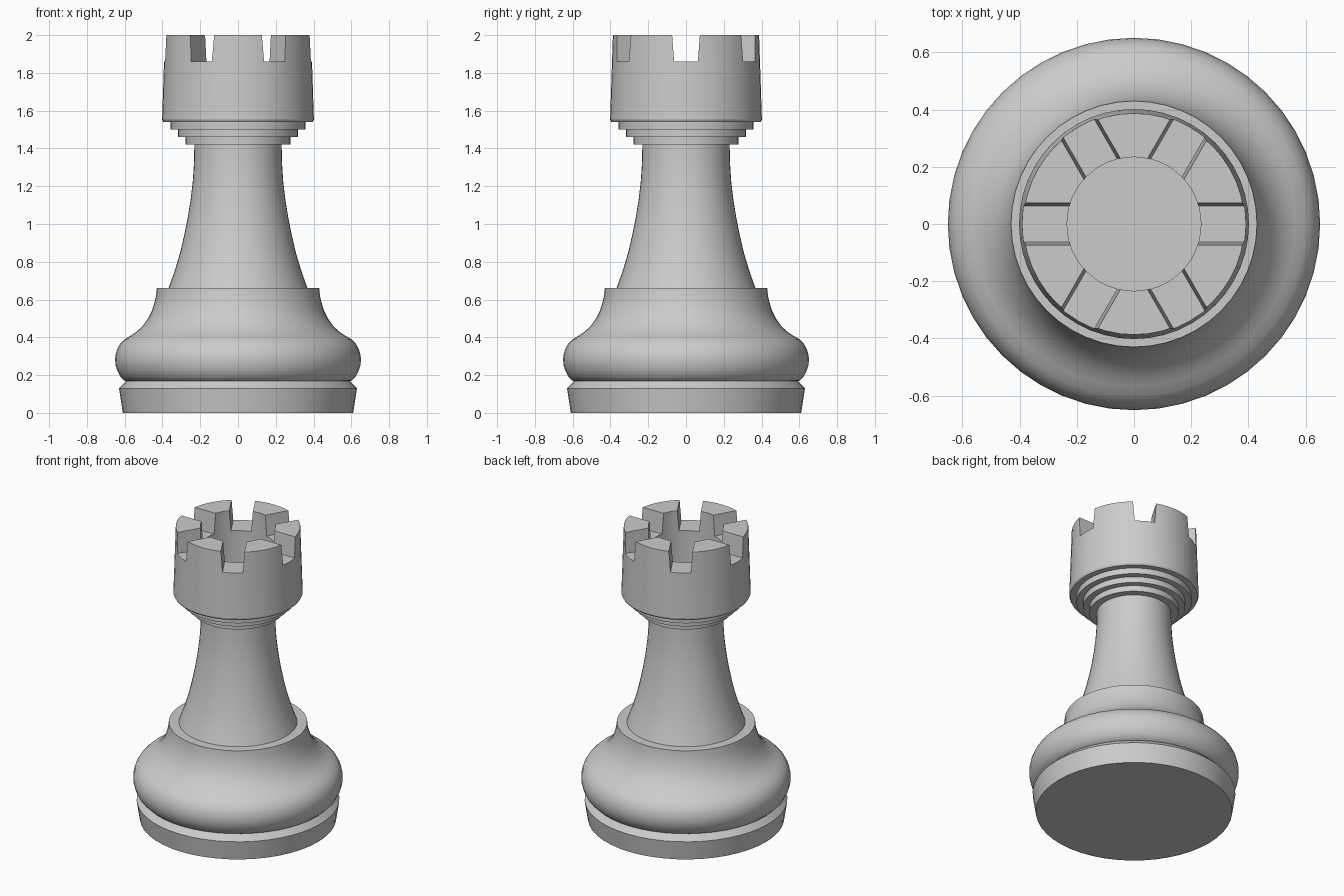
import bpy, bmesh
from math import pi, radians
from mathutils import Matrix

if "Cube" in bpy.data.objects:
    bpy.data.objects.remove(bpy.data.objects["Cube"])

SIDES = 48


def select_only(ob):
    bpy.ops.object.select_all(action='DESELECT')
    ob.select_set(True)
    bpy.context.view_layer.objects.active = ob


def add_object(name, bm):
    bmesh.ops.recalc_face_normals(bm, faces=bm.faces)
    me = bpy.data.meshes.new(name)
    bm.to_mesh(me)
    bm.free()
    ob = bpy.data.objects.new(name, me)
    bpy.context.collection.objects.link(ob)
    return ob


def lathe(name, profile):
    """Revolve (radius, z) points around z; both ends lie on the axis."""
    bm = bmesh.new()
    verts = [bm.verts.new((r, 0, z)) for r, z in profile]
    edges = [bm.edges.new(p) for p in zip(verts, verts[1:])]
    bmesh.ops.spin(bm, geom=verts + edges, cent=(0, 0, 0), axis=(0, 0, 1),
                   angle=2 * pi, steps=SIDES)
    bmesh.ops.remove_doubles(bm, verts=bm.verts, dist=0.0005)
    return add_object(name, bm)


def smooth(ob, angle=28):
    select_only(ob)
    bpy.ops.object.shade_smooth_by_angle(angle=radians(angle))


# Foot, rounded bulge and sloping shoulder
base = lathe("base", [
    (0, 0), (0.61, 0), (0.63, 0.13), (0.592, 0.168), (0.602, 0.172),
    (0.625, 0.195), (0.64, 0.225), (0.649, 0.255), (0.651, 0.285),
    (0.648, 0.31), (0.64, 0.338), (0.624, 0.366), (0.60, 0.39),
    (0.566, 0.41), (0.534, 0.432), (0.503, 0.462), (0.476, 0.50),
    (0.456, 0.54), (0.442, 0.585), (0.434, 0.62), (0.43, 0.66), (0, 0.66)])

# Tapering column
neck = lathe("neck", [
    (0, 0.66), (0.368, 0.66), (0.334, 0.755), (0.306, 0.85), (0.284, 0.945),
    (0.265, 1.04), (0.25, 1.135), (0.239, 1.23), (0.233, 1.325),
    (0.231, 1.42), (0, 1.42)])

# Stepped collar flowing into the hollow head
head = lathe("head", [
    (0, 1.42), (0.277, 1.42), (0.277, 1.46), (0.317, 1.46), (0.317, 1.50),
    (0.357, 1.50), (0.357, 1.54), (0.396, 1.54), (0.402, 1.552),
    (0.387, 2.0), (0.234, 2.0), (0.234, 1.54), (0, 1.54)])

# Three slightly flared bars cut the six battlement slots
for i in range(3):
    bm = bmesh.new()
    bmesh.ops.create_cube(bm, size=1)
    for v in bm.verts:
        top = v.co.z > 0
        v.co.y = (0.077 if top else 0.063) * (1 if v.co.y > 0 else -1)
        v.co.z = 2.05 if top else 1.86
    bm.transform(Matrix.Rotation(i * pi / 3, 4, 'Z'))
    cutter = add_object("slot_cutter", bm)
    cutter.hide_render = True
    mod = head.modifiers.new("slot", 'BOOLEAN')
    mod.operation = 'DIFFERENCE'
    mod.solver = 'EXACT'
    mod.object = cutter
    select_only(head)
    bpy.ops.object.modifier_apply(modifier=mod.name)
    bpy.data.objects.remove(cutter)

for part in (base, neck, head):
    smooth(part)
